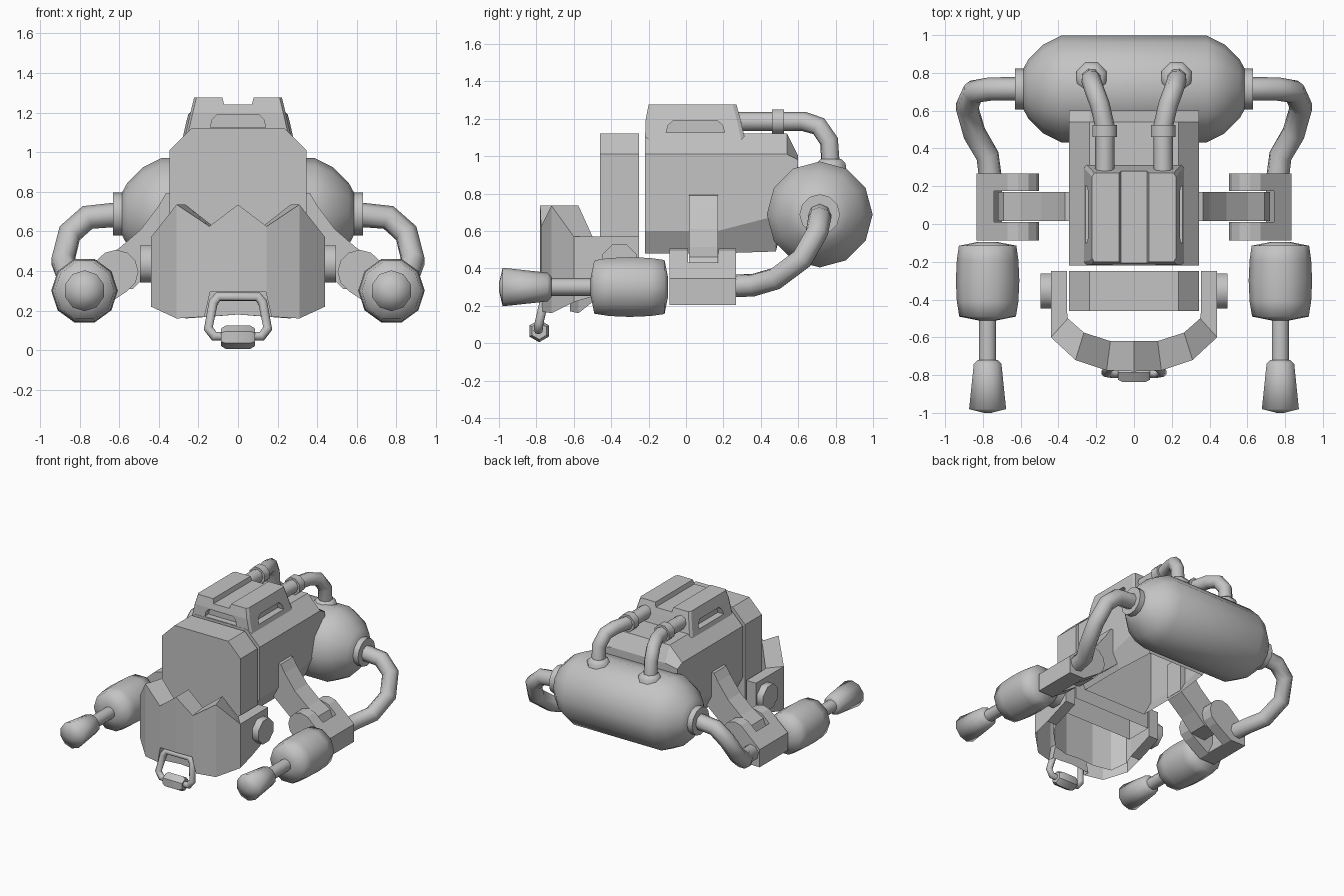
import bpy, bmesh, math

if "Cube" in bpy.data.objects:
    bpy.data.objects.remove(bpy.data.objects["Cube"])

grey = bpy.data.materials.new("grey")
grey.diffuse_color = (0.55, 0.55, 0.55, 1)
grey.use_nodes = True
grey.node_tree.nodes["Principled BSDF"].inputs["Base Color"].default_value = grey.diffuse_color


def select(ob):
    bpy.ops.object.select_all(action='DESELECT')
    ob.select_set(True)
    bpy.context.view_layer.objects.active = ob


def finish(bm, name, smooth=0):
    bmesh.ops.recalc_face_normals(bm, faces=bm.faces[:])
    me = bpy.data.meshes.new(name)
    bm.to_mesh(me)
    bm.free()
    ob = bpy.data.objects.new(name, me)
    bpy.context.collection.objects.link(ob)
    me.materials.append(grey)
    if smooth:
        select(ob)
        bpy.ops.object.shade_smooth_by_angle(angle=math.radians(smooth))
    return ob


def loft(name, rings, smooth=0):
    """Bridge rings of equal point count and cap both ends."""
    bm = bmesh.new()
    vs = [[bm.verts.new(p) for p in r] for r in rings]
    n = len(vs[0])
    for a, b in zip(vs, vs[1:]):
        for i in range(n):
            j = (i + 1) % n
            bm.faces.new((a[i], a[j], b[j], b[i]))
    bm.faces.new(vs[0])
    bm.faces.new(vs[-1])
    return finish(bm, name, smooth)


def prism(name, pts, axis, lo, hi):
    """Extrude a 2D outline along x, y or z."""
    def place(p, t):
        q = list(p)
        q.insert(axis, t)
        return q
    return loft(name, [[place(p, t) for p in pts] for t in (lo, hi)])


def lathe(name, profile, axis, centre, segs=12, offset=0.5, smooth=38):
    """Turn (position, radius) pairs about a line parallel to an axis."""
    rings = []
    for t, r in profile:
        ring = []
        for i in range(segs):
            a = 2 * math.pi * (i + offset) / segs
            q = [centre[0] + r * math.cos(a), centre[1] + r * math.sin(a)]
            q.insert(axis, t)
            ring.append(q)
        rings.append(ring)
    return loft(name, rings, smooth)


def tube(name, pts, r, cyclic=False):
    cu = bpy.data.curves.new(name, 'CURVE')
    cu.dimensions = '3D'
    cu.bevel_depth = r
    cu.bevel_resolution = 2
    cu.use_fill_caps = True
    sp = cu.splines.new('POLY')
    sp.points.add(len(pts) - 1)
    for p, q in zip(sp.points, pts):
        p.co = (*q, 1)
    sp.use_cyclic_u = cyclic
    ob = bpy.data.objects.new(name, cu)
    bpy.context.collection.objects.link(ob)
    cu.materials.append(grey)
    select(ob)
    bpy.ops.object.convert(target='MESH')
    ob = bpy.context.active_object
    bpy.ops.object.shade_smooth_by_angle(angle=math.radians(50))
    return ob


def cut(ob, cutter):
    m = ob.modifiers.new("cut", 'BOOLEAN')
    m.operation = 'DIFFERENCE'
    m.solver = 'EXACT'
    m.object = cutter
    select(ob)
    bpy.ops.object.modifier_apply(modifier=m.name)
    bpy.data.objects.remove(cutter)


def open_bottom(ob, top):
    """Remove downward faces below a height, leaving an open shell."""
    bm = bmesh.new()
    bm.from_mesh(ob.data)
    down = [f for f in bm.faces if f.normal.z < -0.7 and f.calc_center_median().z < top]
    bmesh.ops.delete(bm, geom=down, context='FACES')
    bm.to_mesh(ob.data)
    bm.free()


def mirrored(half):
    return half + [(-x, z) for x, z in reversed(half)]


# Main housing, sloping in at the back, open underneath
def section(y, xb, zb, zc, zs, zt):
    half = [(xb, zb), (0.345, zc), (0.345, zs), (0.235, zt)]
    return [(x, y, z) for x, z in mirrored(half)]


housing = loft("housing", [section(-0.22, 0.28, 0.48, 0.60, 1.01, 1.12),
                           section(0.17, 0.28, 0.48, 0.60, 1.01, 1.12),
                           section(0.48, 0.25, 0.49, 0.68, 1.01, 1.12),
                           section(0.54, 0.26, 0.71, 0.80, 1.01, 1.12),
                           section(0.60, 0.28, 0.93, 0.95, 0.98, 1.00)])
open_bottom(housing, 0.6)


# Raised cap with centre groove and recessed vents
def cap_ring(z, f, b, x):
    half = [(x - 0.012, f), (x, f + 0.02), (x, b - 0.02), (x - 0.012, b)]
    return [(px, py, z) for px, py in mirrored(half)]


cap = loft("cap", [cap_ring(1.07, -0.22, 0.32, 0.27),
                   cap_ring(1.20, -0.215, 0.29, 0.24),
                   cap_ring(1.275, -0.20, 0.27, 0.222)])
cut(cap, prism("groove", [(-0.07, 1.24), (0.07, 1.24), (0.085, 1.3), (-0.085, 1.3)], 1, -0.4, 0.5))
vent = [(-0.14, 1.125), (0.14, 1.125), (0.13, 1.165), (0.105, 1.19), (-0.105, 1.19), (-0.13, 1.165)]
cut(cap, prism("front_vent", vent, 1, -0.4, -0.17))
for s in (-1, 1):
    cut(cap, prism("side_vent", [(y * 1.12 + 0.05, z) for y, z in vent], 0, s * 0.205, s * 0.4))

# Front shield plate
plate = prism("shield_plate", mirrored([(0.345, 0.40), (0.345, 1.01), (0.235, 1.12)]), 1, -0.46, -0.25)
open_bottom(plate, 0.6)

# Jagged jaw: outer x, y, inner x, y, top z, bottom z
cols = [(0.44, -0.25, 0.355, -0.25, 0.57, 0.34),
        (0.44, -0.46, 0.355, -0.46, 0.57, 0.26),
        (0.44, -0.60, 0.35, -0.50, 0.57, 0.22),
        (0.31, -0.72, 0.265, -0.575, 0.735, 0.16),
        (0.145, -0.775, 0.125, -0.62, 0.625, 0.17),
        (0, -0.78, 0, -0.62, 0.735, 0.18)]
cols += [(-a, b, -c, d, t, z) for a, b, c, d, t, z in reversed(cols[:-1])]
jaw = loft("jaw", [[(a, b, z), (a, b, t), (c, d, t), (c, d, z)] for a, b, c, d, t, z in cols])
cut(jaw, prism("notch", [(-0.185, 0.1), (0.185, 0.1), (0.14, 0.295), (-0.14, 0.295)], 1, -0.9, -0.72))
open_bottom(jaw, 0.4 - 0.12)

# Pull ring and its grip
tube("pull_ring", [(-0.10, -0.75, 0.27), (0.10, -0.75, 0.27), (0.125, -0.755, 0.24),
                   (0.15, -0.785, 0.11), (0.12, -0.79, 0.07), (-0.12, -0.79, 0.07),
                   (-0.15, -0.785, 0.11), (-0.125, -0.755, 0.24)], 0.025, True)
lathe("ring_grip", [(-0.085, 0.045), (-0.06, 0.06), (0.06, 0.06), (0.085, 0.045)], 0, (-0.785, 0.065), 6)

# Rear tank
end = [(0.59, 0.10), (0.56, 0.155), (0.48, 0.235), (0.385, 0.283)]
lathe("tank", [(-t, r) for t, r in end] + end[::-1], 0, (0.715, 0.688), offset=0)

for s in (-1, 1):
    # Tank end collar and side hose
    lathe("tank_collar", [(s * 0.57, 0.108), (s * 0.63, 0.108)], 0, (0.715, 0.688), offset=0)
    tube("side_hose", [(s * x, y, z) for x, y, z in (
        (0.60, 0.715, 0.685), (0.76, 0.715, 0.67), (0.85, 0.70, 0.59), (0.885, 0.62, 0.45),
        (0.845, 0.48, 0.345), (0.775, 0.36, 0.31), (0.76, 0.24, 0.305))], 0.062)

    # Top hose with collars
    tube("top_hose", [(s * x, y, z) for x, y, z in (
        (0.155, 0.25, 1.185), (0.155, 0.52, 1.185), (0.18, 0.63, 1.185), (0.21, 0.71, 1.16),
        (0.228, 0.765, 1.08), (0.228, 0.775, 0.92))], 0.052)
    lathe("hose_collar", [(0.46, 0.07), (0.525, 0.07)], 1, (s * 0.155, 1.185), 8, smooth=50)
    lathe("hose_socket", [(0.90, 0.09), (0.96, 0.085), (0.985, 0.06)], 2, (s * 0.225, 0.775), 8, smooth=50)

    # Jaw hinge
    lathe("jaw_hinge", [(s * 0.42, 0.1), (s * 0.495, 0.1)], 0, (-0.355, 0.435), 8, smooth=50)

    # Arm strut from the housing
    prism("arm", [(s * x, z) for x, z in (
        (0.30, 0.80), (0.365, 0.79), (0.40, 0.73), (0.49, 0.61), (0.60, 0.515), (0.69, 0.46),
        (0.72, 0.38), (0.66, 0.30), (0.53, 0.31), (0.44, 0.40), (0.30, 0.52))], 1, 0.015, 0.17)

    # Forked elbow block
    elbow = [(0.615 + 0.112 * math.cos(math.radians(a)), 0.395 + 0.112 * math.sin(math.radians(a)))
             for a in range(60, 241, 30)]
    elbow += [(0.70, 0.205), (0.835, 0.205), (0.835, 0.345)]
    block = prism("elbow", [(s * x, z) for x, z in elbow], 1, -0.087, 0.267)
    cut(block, prism("fork_slot", [(s * x, z) for x, z in (
        (0.4, 0.1), (0.65, 0.1), (0.74, 0.3), (0.74, 0.6), (0.4, 0.6))], 1, 0.01, 0.175))

    # Forearm barrel, rod and nozzle
    c = (s * 0.775, 0.30)
    lathe("barrel", [(-0.51, 0.05), (-0.49, 0.15), (-0.41, 0.163), (-0.30, 0.168),
                     (-0.19, 0.163), (-0.115, 0.152), (-0.095, 0.05)], 1, c, 10, 0, 80)
    lathe("rod", [(-0.74, 0.047), (-0.49, 0.047)], 1, c, 10)
    lathe("nozzle", [(-1.0, 0.02), (-0.98, 0.103), (-0.74, 0.077), (-0.72, 0.055)], 1, c, 10, smooth=85)
